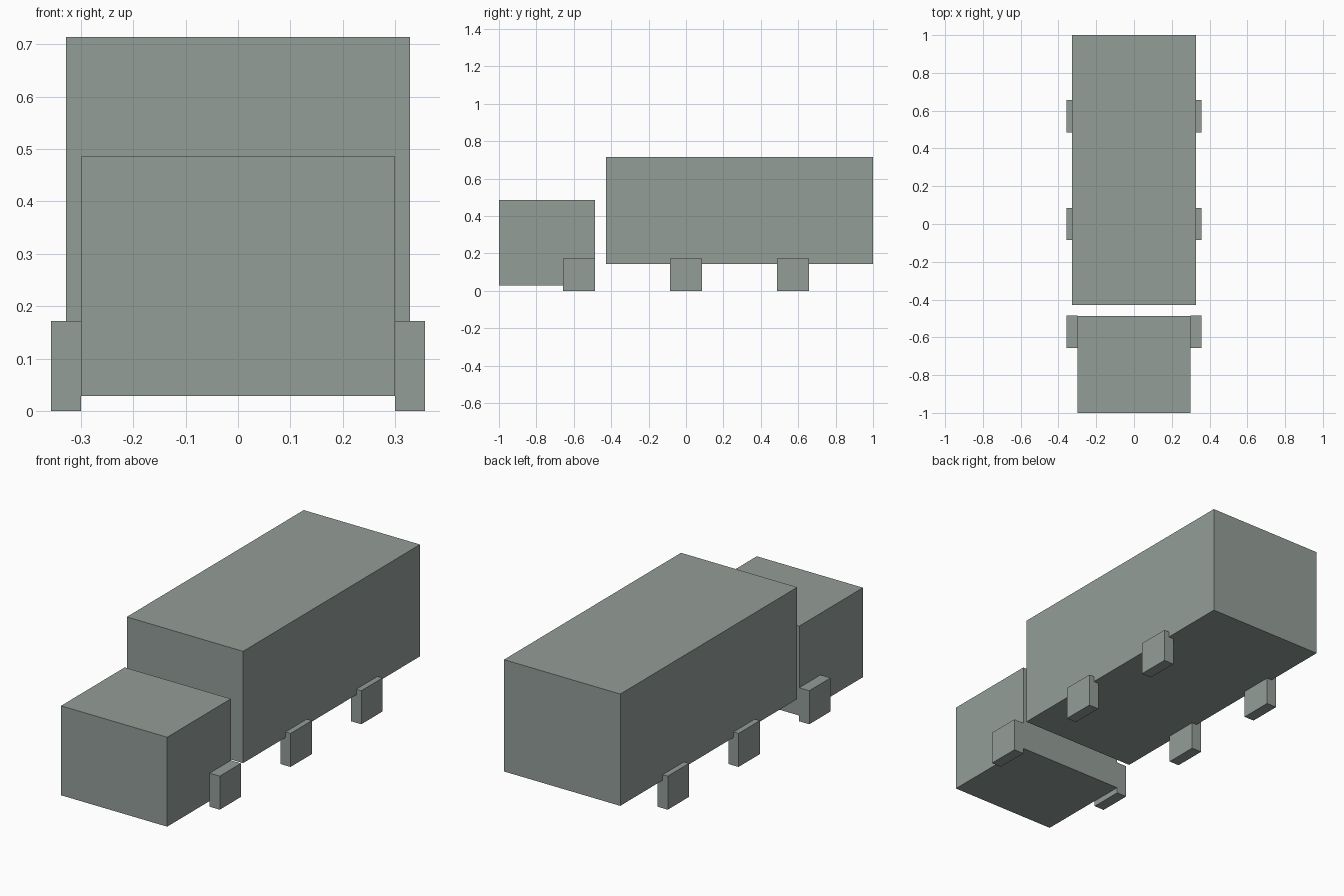
import bpy

if "Cube" in bpy.data.objects:
    bpy.data.objects.remove(bpy.data.objects["Cube"])

# One grey-green paint for the whole truck
paint = bpy.data.materials.new("grey green")
paint.diffuse_color = (0.296, 0.337, 0.314, 1)
paint.use_nodes = True
paint.node_tree.nodes["Principled BSDF"].inputs["Base Color"].default_value = paint.diffuse_color


def box(name, x, y, z):
    """Box from (min, max) ranges on each axis."""
    verts = [(a, b, c) for a in x for b in y for c in z]
    faces = [(0, 1, 3, 2), (4, 6, 7, 5), (0, 4, 5, 1),
             (2, 3, 7, 6), (0, 2, 6, 4), (1, 5, 7, 3)]
    mesh = bpy.data.meshes.new(name)
    mesh.from_pydata(verts, [], faces)
    mesh.materials.append(paint)
    obj = bpy.data.objects.new(name, mesh)
    bpy.context.collection.objects.link(obj)
    return obj


# Cab and cargo box
box("cab", (-0.3, 0.3), (-1, -0.486), (0.029, 0.486))
box("cargo_box", (-0.3286, 0.3286), (-0.4286, 1), (0.143, 0.7143))

# Square wheels, three per side
for axle, y in (("front", -0.5714), ("middle", 0), ("rear", 0.5714)):
    for side, x in (("left", (-0.357, -0.3)), ("right", (0.3, 0.357))):
        box(f"{axle}_{side}_wheel", x, (y - 0.0857, y + 0.0857), (0, 0.1714))
